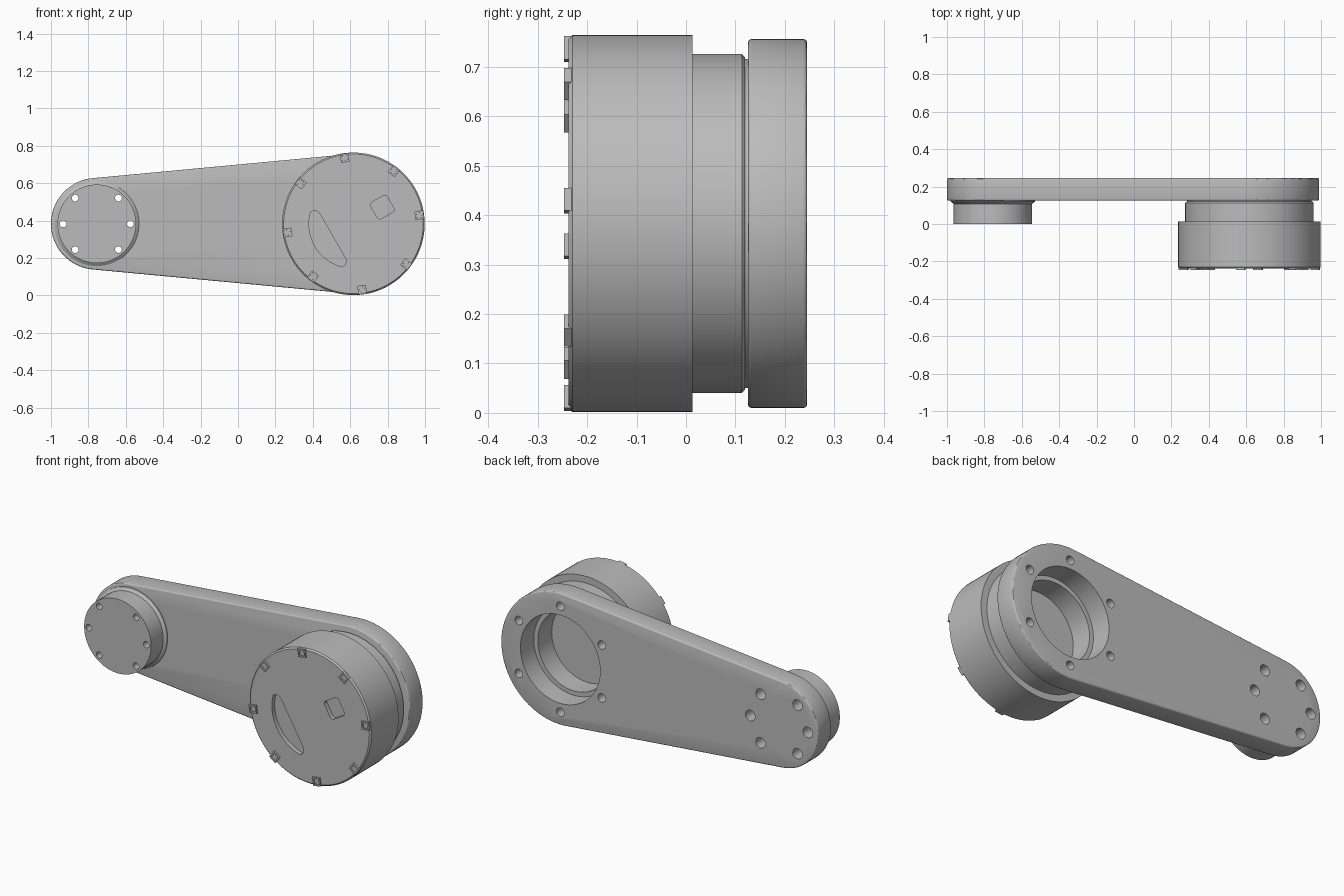
import bpy, bmesh, math
from math import sin, cos, radians, pi

if "Cube" in bpy.data.objects:
    bpy.data.objects.remove(bpy.data.objects["Cube"], do_unlink=True)

GREY = (0.5, 0.5, 0.5, 1)
metal = bpy.data.materials.new("grey metal")
metal.use_nodes = True
metal.diffuse_color = GREY
metal.node_tree.nodes["Principled BSDF"].inputs["Base Color"].default_value = GREY

Z = 0.383                      # height of both axes
SMALL, BIG = -0.755, 0.617     # x of the two axes
SMALL_R, BIG_R = 0.245, 0.373  # arm end radii


def make(name, bm):
    bmesh.ops.recalc_face_normals(bm, faces=bm.faces)
    mesh = bpy.data.meshes.new(name)
    bm.to_mesh(mesh)
    bm.free()
    mesh.materials.append(metal)
    ob = bpy.data.objects.new(name, mesh)
    bpy.context.collection.objects.link(ob)
    return ob


def prisms(name, outlines, y0, y1):
    """Extrude x-z outlines from y0 to y1."""
    bm = bmesh.new()
    for pts in outlines:
        face = bm.faces.new([bm.verts.new((x, y0, z)) for x, z in pts])
        ext = bmesh.ops.extrude_face_region(bm, geom=[face])["geom"]
        verts = [v for v in ext if isinstance(v, bmesh.types.BMVert)]
        bmesh.ops.translate(bm, verts=verts, vec=(0, y1 - y0, 0))
    return make(name, bm)


def lathe(name, x, profile, steps=96):
    """Revolve (radius, y) points about the axis at x."""
    bm = bmesh.new()
    vs = [bm.verts.new((x + r, y, Z)) for r, y in profile]
    es = [bm.edges.new(p) for p in zip(vs, vs[1:])]
    bmesh.ops.spin(bm, geom=vs + es, cent=(x, 0, Z), axis=(0, 1, 0),
                   angle=2 * pi, steps=steps)
    bmesh.ops.remove_doubles(bm, verts=bm.verts, dist=1e-5)
    return make(name, bm)


def arc(x, r, a0, a1, n):
    return [(x + r * cos(radians(a0 + (a1 - a0) * i / n)),
             Z + r * sin(radians(a0 + (a1 - a0) * i / n))) for i in range(n + 1)]


def holes(x, ring, angles, r):
    """Round outlines spaced on a bolt circle."""
    out = []
    for a in angles:
        dx, dz = ring * cos(radians(a)), ring * sin(radians(a))
        out.append([(px + dx, pz + dz) for px, pz in arc(x, r, 0, 360, 24)[:-1]])
    return out


def polar(pts, angle):
    """Place (radial, sideways) points about the big axis."""
    c, s = cos(radians(angle)), sin(radians(angle))
    return [(BIG + u * c - v * s, Z + u * s + v * c) for u, v in pts]


def apply(ob, mod):
    bpy.context.view_layer.objects.active = ob
    bpy.ops.object.modifier_apply(modifier=mod.name)


def cut(ob, outlines, y0, y1):
    cutter = prisms("cutter", outlines, y0, y1)
    cutter.hide_render = True
    mod = ob.modifiers.new("cut", "BOOLEAN")
    mod.operation, mod.solver, mod.object = "DIFFERENCE", "EXACT", cutter
    apply(ob, mod)
    bpy.data.objects.remove(cutter, do_unlink=True)


# Tapered arm with rounded rims
tilt = 90 + math.degrees(math.asin((BIG_R - SMALL_R) / (BIG - SMALL)))
outline = arc(BIG, BIG_R, -tilt, tilt, 64) + arc(SMALL, SMALL_R, tilt, 360 - tilt, 48)
arm = prisms("arm", [outline], 0.125, 0.245)
bevel = arm.modifiers.new("rim", "BEVEL")
bevel.width, bevel.segments, bevel.angle_limit = 0.008, 3, radians(60)
apply(arm, bevel)

# Bore, bolt holes and screw holes in the arm
SCREWS = [0, 50, 130, 180, 230, 310]
cut(arm, [arc(BIG, 0.25, 0, 360, 96)[:-1]], 0.1, 0.3)
cut(arm, holes(BIG, 0.3, range(30, 390, 60), 0.024), 0.15, 0.3)
cut(arm, holes(SMALL, 0.18, SCREWS, 0.03), 0.1, 0.3)

# Small boss with flared foot
boss = lathe("small_boss", SMALL, [(0, 0), (0.21, 0), (0.21, 0.108),
                                   (0.226, 0.12), (0.226, 0.125), (0, 0.125)], 64)
cut(boss, holes(SMALL, 0.18, SCREWS, 0.018), -0.1, 0.2)

# Large drum with stepped neck and hollow back
drum = lathe("drum", BIG, [
    (0, -0.238), (0.373, -0.238), (0.381, -0.23), (0.381, 0.013), (0.343, 0.013),
    (0.343, 0.113), (0.337, 0.119), (0.333, 0.119), (0.333, 0.125),
    (0.225, 0.125), (0.225, 0), (0, 0)], 112)

# Half-moon and rounded-square recesses in the drum face
moon = [(0.238 * cos(radians(a)), 0.238 * sin(radians(a))) for a in range(-45, 46, 5)]
moon += [(0.15, 0.168), (0.136, 0.158), (0.129, 0.142)]
moon += [(0.129, -0.142), (0.136, -0.158), (0.15, -0.168)]
square = []
for k in range(4):
    u, v = ((1, 1), (-1, 1), (-1, -1), (1, -1))[k]
    for a in range(0, 91, 30):
        t = radians(a + 90 * k)
        square.append((0.178 + 0.036 * u + 0.015 * cos(t), 0.036 * v + 0.015 * sin(t)))
cut(drum, [polar(moon, 210), polar(square, 30)], -0.3, -0.213)

# Square clips around the drum face, each with a sunken centre
CLIP = [(0.332, -0.023), (0.379, -0.023), (0.379, 0.023), (0.332, 0.023)]
clips = prisms("rim_clips", [polar(CLIP, 7.5 + 45 * k) for k in range(8)], -0.247, -0.225)
bm = bmesh.new()
bm.from_mesh(clips.data)
fronts = [f for f in bm.faces if f.normal.y < -0.9]
bmesh.ops.inset_individual(bm, faces=fronts, thickness=0.011)
bmesh.ops.inset_individual(bm, faces=fronts, thickness=0.0005, depth=-0.007)
bm.to_mesh(clips.data)
bm.free()

# Smooth the round parts, keeping rims crisp
bpy.ops.object.select_all(action="DESELECT")
for ob in (arm, boss, drum):
    ob.select_set(True)
bpy.context.view_layer.objects.active = arm
bpy.ops.object.shade_smooth_by_angle(angle=radians(30))
